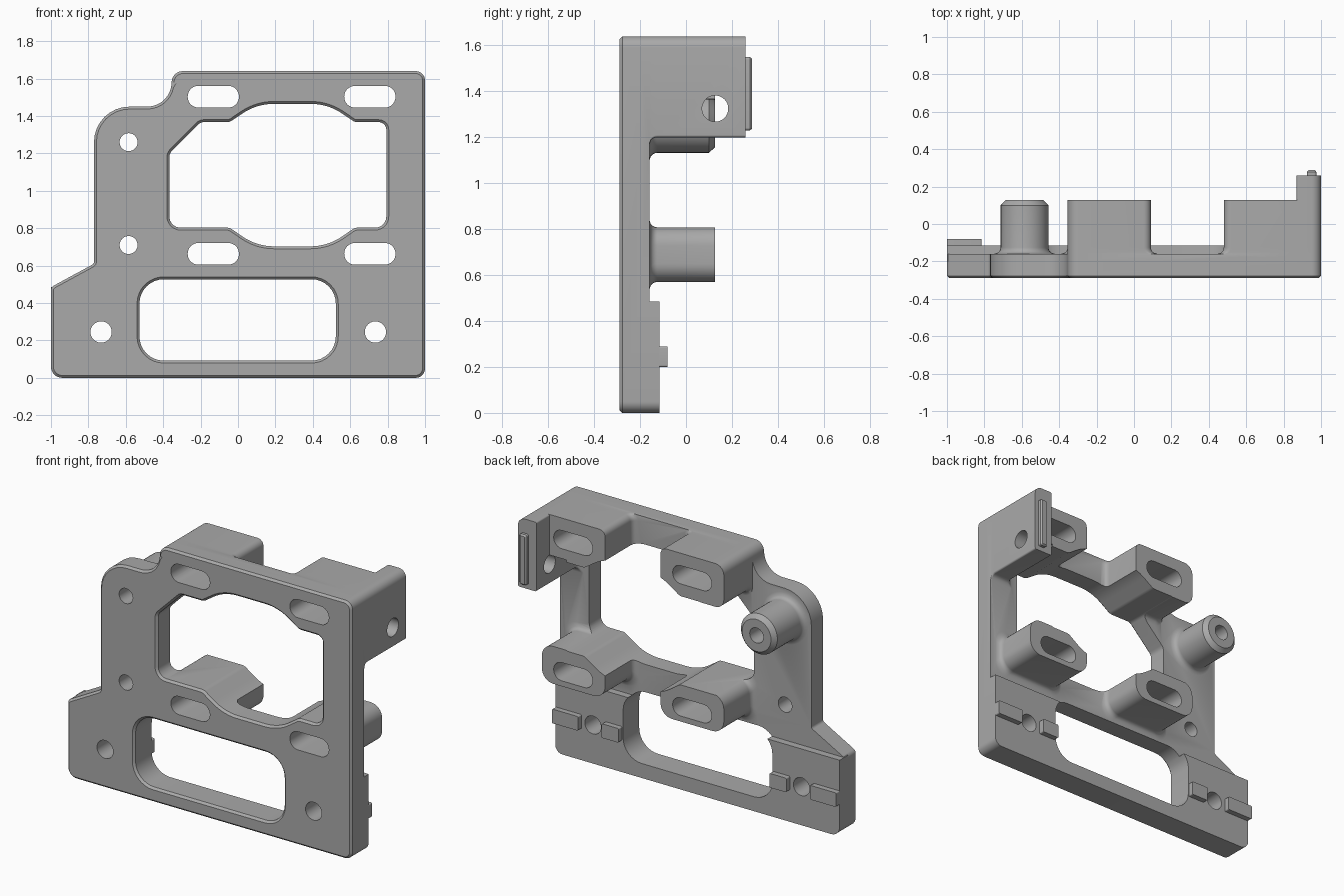
import bpy
import bmesh
from math import sin, cos, pi, tan, sqrt
from mathutils import Vector

if "Cube" in bpy.data.objects:
    bpy.data.objects.remove(bpy.data.objects["Cube"])

GREY = (0.4, 0.4, 0.4, 1)
mat = bpy.data.materials.new("plain grey")
mat.use_nodes = True
mat.diffuse_color = GREY
mat.node_tree.nodes["Principled BSDF"].inputs["Base Color"].default_value = GREY

FRONT, BACK, PAD, BOSS, FLANGE = -0.29, -0.16, -0.115, 0.127, 0.26
EDGE, TOP, FILLET = 0.013, 1.64, 0.035


def rounded(corners, segs=8):
    """Closed outline from (x, z, radius) corners."""
    out, n = [], len(corners)
    for i, (x, z, r) in enumerate(corners):
        p = Vector((x, z))
        if r == 0:
            out.append(p)
            continue
        a = (Vector(corners[i - 1][:2]) - p).normalized()
        b = (Vector(corners[(i + 1) % n][:2]) - p).normalized()
        half = a.angle(b) / 2
        centre = p + (a + b).normalized() * (r / sin(half))
        start = p + a * (r / tan(half)) - centre
        end = p + b * (r / tan(half)) - centre
        sweep = start.angle(end)
        for k in range(segs + 1):
            t = k / segs
            out.append(centre + (start * sin((1 - t) * sweep) + end * sin(t * sweep)) / sin(sweep))
    return out


def offset(loop, d):
    """Grow a counter-clockwise outline by d."""
    out = []
    for i, p in enumerate(loop):
        e = (p - loop[i - 1]).normalized()
        f = (loop[(i + 1) % len(loop)] - p).normalized()
        m = Vector((e.y + f.y, -e.x - f.x)).normalized()
        out.append(p + m * (d / max(0.5, m.dot(Vector((e.y, -e.x))))))
    return out


def rect(x0, x1, z0, z1, r):
    rs = r if isinstance(r, tuple) else (r,) * 4
    return rounded([(x0, z0, rs[0]), (x1, z0, rs[1]), (x1, z1, rs[2]), (x0, z1, rs[3])])


def circle(x, z, r, n=40):
    return [Vector((x + r * cos(2 * pi * k / n), z + r * sin(2 * pi * k / n))) for k in range(n)]


def loft(name, layers):
    """Solid through a stack of (outline, y) layers."""
    bm = bmesh.new()
    rings = [[bm.verts.new((p.x, y, p.y)) for p in loop] for loop, y in layers]
    for a, b in zip(rings, rings[1:]):
        for i in range(len(a)):
            bm.faces.new((a[i - 1], a[i], b[i], b[i - 1]))
    bm.faces.new(rings[0])
    bm.faces.new(rings[-1])
    bmesh.ops.recalc_face_normals(bm, faces=bm.faces)
    me = bpy.data.meshes.new(name)
    bm.to_mesh(me)
    bm.free()
    me.materials.append(mat)
    ob = bpy.data.objects.new(name, me)
    bpy.context.collection.objects.link(ob)
    return ob


def combine(target, other, op):
    mod = target.modifiers.new(op, 'BOOLEAN')
    mod.operation, mod.object, mod.solver = op, other, 'EXACT'
    bpy.context.view_layer.objects.active = target
    bpy.ops.object.modifier_apply(modifier=mod.name)
    bpy.data.objects.remove(other)


def flare():
    """(growth, y) steps of the concave fillet at the foot of a boss."""
    yield FILLET, BACK - 0.04
    for k in range(6):
        h = FILLET * k / 5
        yield FILLET - sqrt(FILLET ** 2 - (FILLET - h) ** 2), BACK + h


def boss(x0, x1, z0, z1, r, depth, left=-2):
    layers = [(rect(max(x0 - d, left), min(x1 + d, 1), z0 - d, min(z1 + d, TOP), r), y)
              for d, y in flare()]
    combine(frame, loft("boss", layers + [(rect(x0, x1, z0, z1, r), depth)]), 'UNION')


# Front plate with a chamfered rim
outline = rounded([(-1, 0, .06), (1, 0, .05), (1, TOP, .05), (-.355, TOP, .06),
                   (-.355, 1.45, .13), (-.77, 1.45, .19), (-.77, .61, .02), (-1, .485, .03)])
frame = loft("bracket_frame", [(offset(outline, -EDGE), FRONT),
                               (outline, FRONT + EDGE), (outline, BACK)])

# Thicker foot along the bottom
foot = rect(-1, 1, 0, .485, (.06, .05, 0, 0))
combine(frame, loft("foot", [(foot, BACK - 0.04), (foot, PAD)]), 'UNION')

# Four slotted bosses and the side flange
boss(-.355, .09, 1.365, TOP, (.06, .04, .04, .06), BOSS, left=-.355)
boss(.48, .95, 1.365, TOP, .04, BOSS)
boss(-.355, .09, .57, .808, .08, BOSS)
boss(.48, .925, .57, .808, .08, BOSS)
boss(.87, 1, 1.2, TOP, (.01, .01, .05, .01), FLANGE)

# Round post with a chamfered end
post = [(circle(-.585, 1.26, .128 + d), y) for d, y in flare()]
post += [(circle(-.585, 1.26, .128), .1), (circle(-.585, 1.26, .102), BOSS)]
combine(frame, loft("post", post), 'UNION')

# Two large openings, chamfered at the front
upper = rounded([(-.367, .803, .06), (-.045, .803, .05), (.1, .703, .3), (.48, .703, .3),
                 (.625, .803, .05), (.793, .803, .06), (.793, 1.367, .04), (.625, 1.367, .05),
                 (.48, 1.465, .3), (.1, 1.465, .3), (-.045, 1.367, .05),
                 (-.2, 1.367, .04), (-.367, 1.2, .05)])
lower = rect(-.527, .523, .092, .527, .13)
for hole in (upper, lower):
    combine(frame, loft("opening", [(offset(hole, EDGE * 2), FRONT - EDGE),
                                    (hole, FRONT + EDGE), (hole, 1)]), 'DIFFERENCE')

# Slots and screw holes
cuts = [rect(x - .137, x + .137, z - .058, z + .058, .057)
        for x in (-.132, .705) for z in (.663, 1.503)]
cuts += [circle(-.585, z, .048) for z in (.71, 1.26)]
cuts += [circle(x, .245, .057) for x in (-.732, .735)]
for hole in cuts:
    combine(frame, loft("hole", [(hole, -1), (hole, 1)]), 'DIFFERENCE')

# Cross hole through the flange
drill = loft("drill", [(circle(0, 0, .057), -.2), (circle(0, 0, .057), .2)])
drill.rotation_euler.z = pi / 2
drill.location = (.95, .127, 1.325)
bpy.context.view_layer.update()
combine(frame, drill, 'DIFFERENCE')

# Locating tabs on the foot and the rib on the flange
parts = [frame]
for side, x0, x1 in (("right_outer", -1, -.815), ("right_inner", -.65, -.53),
                     ("left_inner", .53, .65), ("left_outer", .815, 1)):
    tab = rect(x0, x1, .2, .29, .008)
    parts.append(loft(side + "_tab", [(tab, PAD - 0.02), (tab, -.08)]))
rib = rect(.925, .975, 1.23, 1.55, .012)
parts.append(loft("flange_rib", [(rib, FLANGE - 0.02), (rib, .278), (offset(rib, -.008), .288)]))

# Smooth the rounded faces, keep the edges sharp
bpy.ops.object.select_all(action='DESELECT')
for ob in parts:
    ob.select_set(True)
bpy.context.view_layer.objects.active = frame
bpy.ops.object.shade_smooth_by_angle(angle=0.5)
